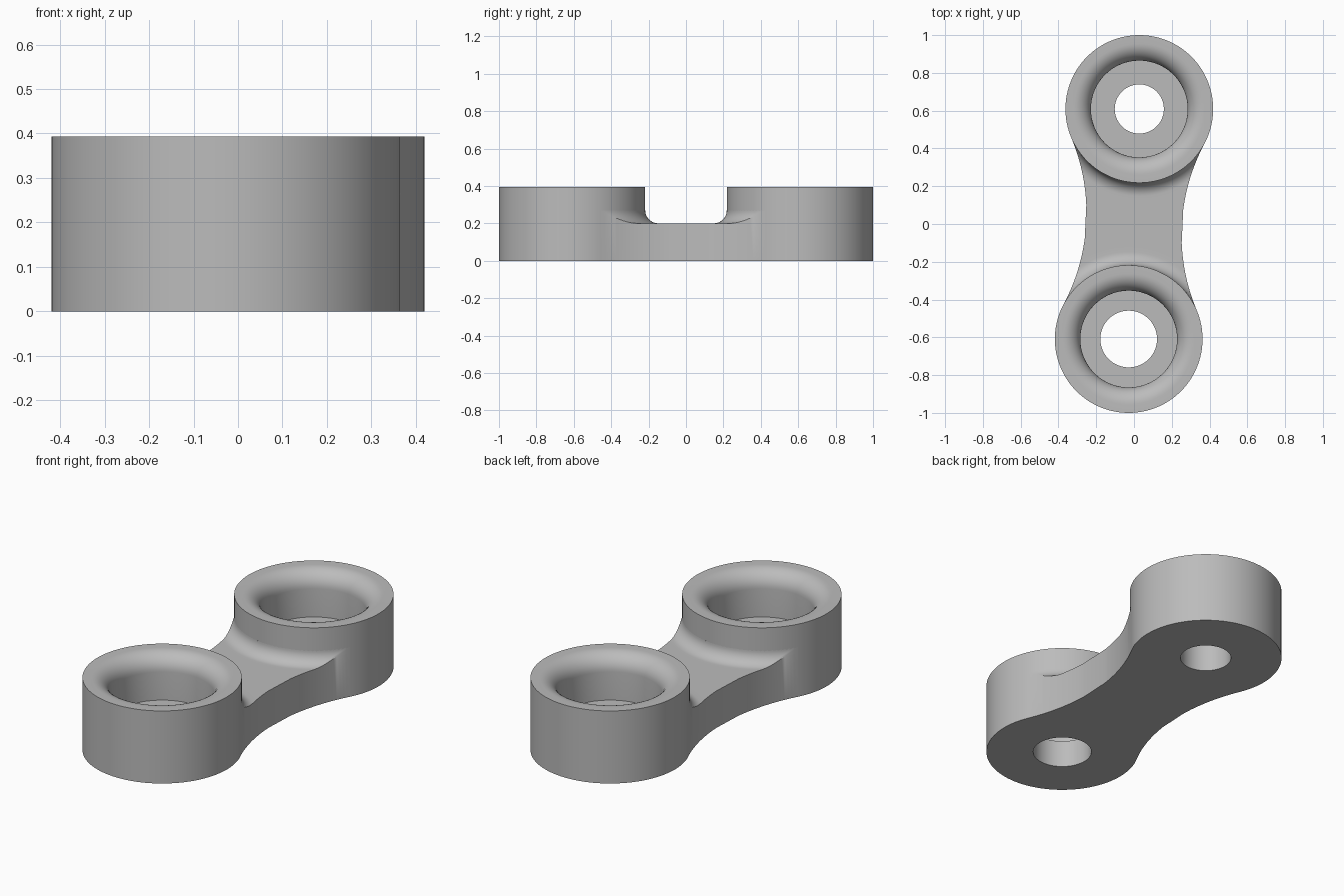
import bpy, bmesh
from math import sin, cos, pi, atan2, acos, radians, hypot
from mathutils import Matrix

cube = bpy.data.objects.get("Cube")
if cube:
    bpy.data.objects.remove(cube, do_unlink=True)

# Main dimensions
HEIGHT, WEB_TOP = 0.393, 0.2
BOSS_R, BORE_R, BORE_FLOOR = 0.391, 0.256, 0.15
LIP, FILLET = 0.09, 0.07
CX, CY = 0.028, 0.609
WAIST = 0.253
SPAN = hypot(CX, CY)
TILT = -atan2(CX, CY)

grey = bpy.data.materials.new("plain grey")
grey.use_nodes = True
colour = (0.5, 0.5, 0.5, 1)
grey.diffuse_color = colour
grey.node_tree.nodes["Principled BSDF"].inputs["Base Color"].default_value = colour


def loft(name, rings, wrap):
    """Skin a list of closed rings; wrap joins last to first, else cap the ends."""
    bm = bmesh.new()
    loops = [[bm.verts.new(p) for p in ring] for ring in rings]
    pairs = list(zip(loops, loops[1:]))
    if wrap:
        pairs.append((loops[-1], loops[0]))
    else:
        bm.faces.new(loops[0])
        bm.faces.new(loops[-1])
    for a, b in pairs:
        for i in range(len(a)):
            j = (i + 1) % len(a)
            bm.faces.new((a[i], a[j], b[j], b[i]))
    bmesh.ops.recalc_face_normals(bm, faces=bm.faces)
    mesh = bpy.data.meshes.new(name)
    bm.to_mesh(mesh)
    bm.free()
    mesh.materials.append(grey)
    obj = bpy.data.objects.new(name, mesh)
    bpy.context.collection.objects.link(obj)
    bpy.ops.object.select_all(action='DESELECT')
    obj.select_set(True)
    bpy.context.view_layer.objects.active = obj
    bpy.ops.object.shade_smooth_by_angle(angle=radians(30))
    return obj


def boss(name, x, y, hole_r, segments=128):
    """Round boss with a counterbore, rounded lip and through hole."""
    lip = [(BORE_R + LIP * (1 - cos(a)), HEIGHT - LIP * (1 - sin(a)))
           for a in (k * pi / 20 for k in range(11))]
    profile = [(hole_r, 0), (hole_r, BORE_FLOOR), (BORE_R, BORE_FLOOR),
               *lip, (BOSS_R, HEIGHT), (BOSS_R, 0)]
    rings = []
    for k in range(segments):
        a = 2 * pi * k / segments
        rings.append([(x + r * cos(a), y + r * sin(a), z) for r, z in profile])
    return loft(name, rings, True)


boss("front_boss", -CX, -CY, 0.15)
boss("back_boss", CX, CY, 0.13)

# Waisted web: its sides are arcs tangent to both bosses
SIDE_R = (WAIST ** 2 + SPAN ** 2 - BOSS_R ** 2) / (2 * (BOSS_R - WAIST))
REACH = SIDE_R + BOSS_R
SIDE_ANGLE = atan2(SIDE_R + WAIST, SPAN)


def half_angle(r):
    """Angle, seen from a boss centre, at which radius r meets the side arc."""
    if r <= BOSS_R:
        return SIDE_ANGLE
    return SIDE_ANGLE - acos((r * r + REACH ** 2 - SIDE_R ** 2) / (2 * r * REACH))


def web_ring(r, z, side, columns=40):
    """Cross-section along a circle around one boss, top then bottom."""
    edge = half_angle(r)
    angles = [edge * (2 * k / columns - 1) for k in range(columns + 1)]
    flat = [(r * sin(a), side * (SPAN - r * cos(a))) for a in angles]
    return [(x, y, z) for x, y in flat] + [(x, y, 0) for x, y in reversed(flat)]


# Fillet sweeping from the boss wall down onto the flat web
rows = [(BOSS_R - 0.004, WEB_TOP + FILLET)]
rows += [(BOSS_R + FILLET * (1 - cos(a)), WEB_TOP + FILLET * (1 - sin(a)))
         for a in (k * pi / 24 for k in range(13))]
rows += [(BOSS_R + FILLET + 0.024 * k, WEB_TOP) for k in range(1, 6)]
rings = [web_ring(r, z, -1) for r, z in rows]
rings += [web_ring(r, z, 1) for r, z in reversed(rows)]
web = loft("connecting_web", rings, False)
web.data.transform(Matrix.Rotation(TILT, 4, 'Z'))
